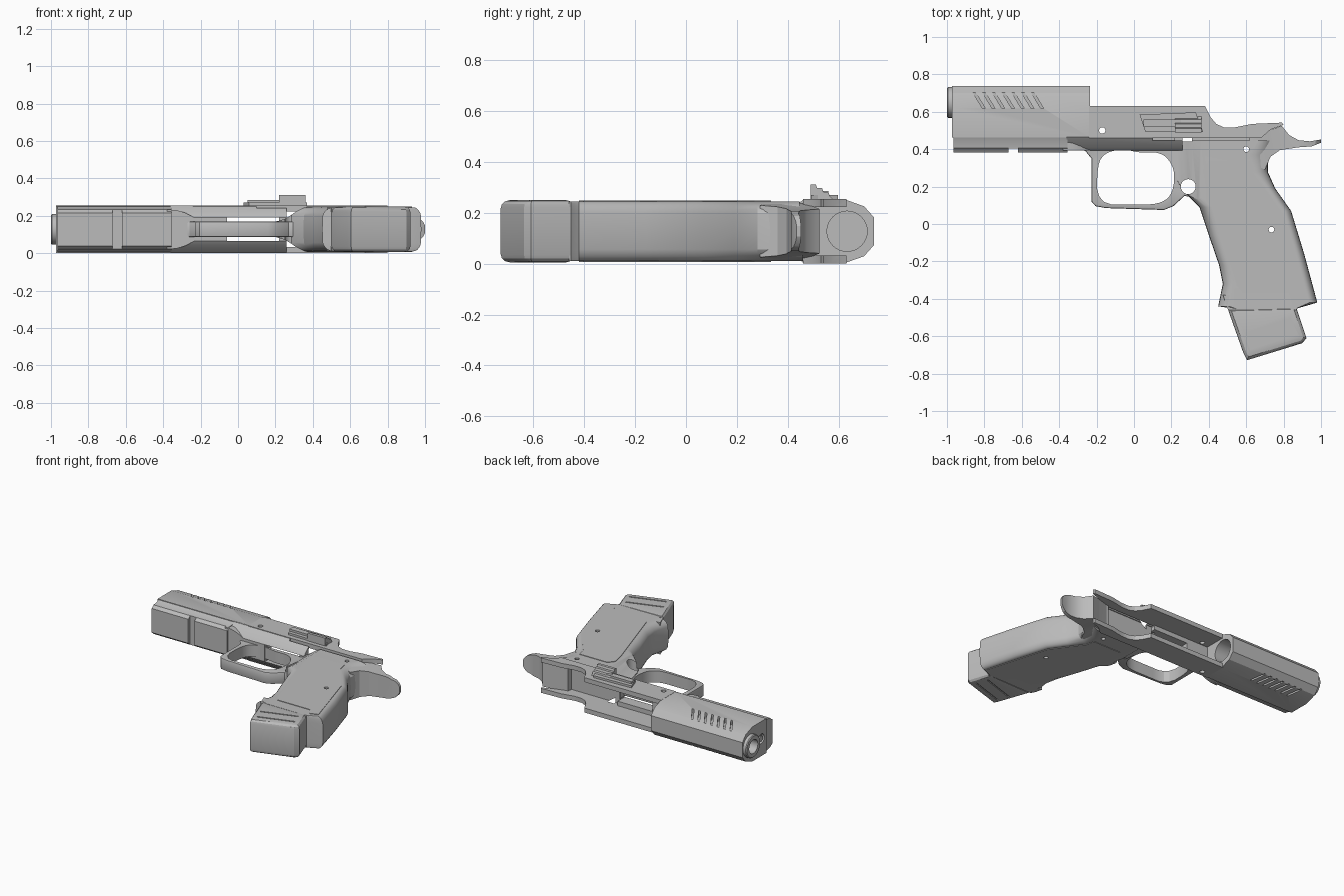
import bpy, bmesh, math
from mathutils import Vector

cube = bpy.data.objects.get("Cube")
if cube:
    bpy.data.objects.remove(cube)

MID = 0.1275    # height of the symmetry plane
HALF = 0.1275   # half thickness of the frame

grey = bpy.data.materials.new("plain grey")
grey.use_nodes = True
grey.diffuse_color = (0.5, 0.5, 0.5, 1)
for node in grey.node_tree.nodes:
    if node.type == 'BSDF_PRINCIPLED':
        node.inputs["Base Color"].default_value = (0.5, 0.5, 0.5, 1)

PLACE = {'Z': lambda a, b, h: (a, b, h),
         'X': lambda a, b, h: (h, a, b),
         'Y': lambda a, b, h: (a, h, b)}


def loft(name, layers, bevel=0, segments=3):
    """Skin a stack of matching rings, cap the ends and round their rims if asked."""
    bm = bmesh.new()
    rings = [[bm.verts.new(p) for p in layer] for layer in layers]
    caps = [bm.faces.new(rings[0]), bm.faces.new(rings[-1])]
    n = len(rings[0])
    for low, high in zip(rings, rings[1:]):
        for i in range(n):
            j = (i + 1) % n
            bm.faces.new((low[i], low[j], high[j], high[i]))
    bmesh.ops.recalc_face_normals(bm, faces=bm.faces[:])
    if bevel:
        rim = list({e for f in caps for e in f.edges})
        bmesh.ops.bevel(bm, geom=rim, offset=bevel, offset_type='OFFSET', segments=segments,
                        profile=0.5, affect='EDGES', clamp_overlap=False)
    mesh = bpy.data.meshes.new(name)
    bm.to_mesh(mesh)
    bm.free()
    mesh.materials.append(grey)
    obj = bpy.data.objects.new(name, mesh)
    bpy.context.collection.objects.link(obj)
    return obj


def prism(name, pts, lo, hi, axis='Z', **kw):
    """Extrude a closed profile along an axis."""
    return loft(name, [[PLACE[axis](a, b, h) for a, b in pts] for h in (lo, hi)], **kw)


def slab(name, pts, half, **kw):
    """Extrude a side outline evenly about the symmetry plane."""
    return prism(name, pts, MID - half, MID + half, **kw)


def mirrored(pts):
    """Complete a half profile whose second number is distance from the symmetry plane."""
    return [(a, MID + d) for a, d in pts] + [(a, MID - d) for a, d in reversed(pts)]


def rect(a0, a1, b0, b1):
    return [(a0, b0), (a1, b0), (a1, b1), (a0, b1)]


def circle(a, b, r, n=24):
    return [(a + r * math.cos(2 * math.pi * i / n), b + r * math.sin(2 * math.pi * i / n))
            for i in range(n)]


def soften(pts, passes=2):
    """Round a closed outline by cutting its corners."""
    for _ in range(passes):
        out = []
        for i, p in enumerate(pts):
            p, q = Vector(p), Vector(pts[(i + 1) % len(pts)])
            out += [tuple(p.lerp(q, 0.25)), tuple(p.lerp(q, 0.75))]
        pts = out
    return pts


def combine(obj, tool, operation='DIFFERENCE'):
    mod = obj.modifiers.new("cut", 'BOOLEAN')
    mod.object, mod.operation, mod.solver = tool, operation, 'EXACT'
    bpy.context.view_layer.objects.active = obj
    bpy.ops.object.modifier_apply(modifier=mod.name)
    bpy.data.objects.remove(tool)


def drill(obj, x, y, r):
    combine(obj, prism("drill", circle(x, y, r, 20), -0.1, 0.5))


def cut_sides(obj, outline, depth, sides=(-1, 1)):
    """Cut an outline into the sides, down to a distance from the symmetry plane."""
    for side in sides:
        ends = sorted((MID + side * depth, MID + side * 0.2))
        combine(obj, prism("side_cutter", outline, *ends))


# Slide front with a chamfered top and a wide blind bore at the rear
slide = prism("slide", mirrored([(0.462, 0.126), (0.62, 0.1265), (0.70, 0.098), (0.738, 0.055)]),
              -0.972, -0.235, 'X')
combine(slide, prism("muzzle_cutter", circle(0.65, MID, 0.05), -1.1, -0.9, 'X'))
combine(slide, prism("chamber_cutter", circle(0.633, MID, 0.079, 32), -0.85, -0.1, 'X'))
combine(slide, prism("rod_cutter", circle(0.52, MID, 0.035), -1.1, -0.95, 'X'))
for i in range(7):
    x = -0.865 + 0.052 * i
    cut_sides(slide, [(x, 0.708), (x + 0.015, 0.708), (x + 0.07, 0.618), (x + 0.055, 0.618)], 0.095)

# Muzzle ring and guide rod
muzzle = prism("muzzle", circle(0.65, MID, 0.082, 32), -1.0, -0.89, 'X', bevel=0.006, segments=1)
combine(muzzle, prism("muzzle_cutter", circle(0.65, MID, 0.05), -1.1, -0.9, 'X'))
prism("guide_rod", circle(0.52, MID, 0.02), -0.97, -0.9, 'X')

# Dust cover with an accessory slot, narrowing into the trigger guard
dust_cover = prism("dust_cover", mirrored([(0.383, 0.088), (0.398, 0.098), (0.405, 0.106),
                                           (0.44, 0.112), (0.468, 0.124)]), -0.965, -0.355, 'X')
combine(dust_cover, prism("slot_cutter", rect(-0.67, -0.62, 0.3, 0.405), -0.1, 0.5))
neck = prism("guard_neck", mirrored([(-0.38, 0.106), (-0.33, 0.103), (-0.28, 0.088),
                                     (-0.24, 0.066), (-0.19, 0.042)]), 0.393, 0.46, 'Y')

# Upper frame: two thin walls around an open channel
frame = slab("upper_frame", [(-0.24, 0.46), (-0.24, 0.63), (0.38, 0.63), (0.41, 0.57),
                             (0.44, 0.535), (0.48, 0.517), (0.54, 0.517), (0.63, 0.535),
                             (0.79, 0.542), (0.80, 0.53), (0.73, 0.505), (0.68, 0.46)], HALF)
combine(frame, slab("channel_cutter", rect(-0.235, 0.95, 0.474, 0.8), 0.095))
combine(frame, prism("chamber_cutter", circle(0.633, MID, 0.079, 32), -0.5, -0.1, 'X'))

# Chamfered underside narrowing toward the trigger guard
underside = prism("frame_underside", mirrored([(0.393, 0.062), (0.41, 0.085), (0.465, 0.127)]),
                  -0.36, 0.26, 'X')
for part in (frame, underside):
    combine(part, slab("trigger_slot_cutter", rect(-0.06, 0.22, 0.3, 0.6), 0.062))
drill(frame, -0.17, 0.5, 0.017)

# Trigger guard
guard = slab("trigger_guard", [(-0.32, 0.41), (-0.26, 0.39), (-0.227, 0.35), (-0.227, 0.12),
                               (-0.205, 0.095), (-0.15, 0.085), (0.16, 0.075), (0.21, 0.095),
                               (0.27, 0.15), (0.34, 0.14), (0.34, 0.42)], 0.042,
             bevel=0.008, segments=2)
opening = soften([(-0.197, 0.32), (-0.15, 0.385), (-0.05, 0.4), (0.03, 0.38), (0.14, 0.385),
                  (0.2, 0.33), (0.22, 0.25), (0.2, 0.15), (0.13, 0.105), (0.0, 0.105),
                  (-0.197, 0.105)])
combine(guard, prism("opening_cutter", opening, -0.1, 0.5))

# Grip: each outline point has an inward shift that rounds the straps toward the sides
grip_outline = [(0.205, 0.46, 0.02), (0.21, 0.33, 0.03), (0.235, 0.22, 0.04), (0.29, 0.15, 0.06),
                (0.35, 0.09, 0.065), (0.40, -0.06, 0.06), (0.455, -0.22, 0.06),
                (0.475, -0.32, 0.06), (0.45, -0.44, 0.06), (0.55, -0.455, 0), (0.86, -0.455, 0),
                (0.98, -0.42, -0.042), (0.91, -0.16, -0.042), (0.84, 0.07, -0.042),
                (0.755, 0.19, -0.045), (0.715, 0.28, -0.08), (0.72, 0.37, -0.10),
                (0.75, 0.46, -0.07)]
layers = []
for step in range(-6, 7):
    angle = math.radians(15 * abs(step))
    z = MID + math.copysign(0.055 + 0.0625 * math.sin(angle), step) if step else MID
    inward = 1 - math.cos(angle)
    layers.append([(x + shift * inward, y, z) for x, y, shift in grip_outline])
grip = loft("grip", layers)
flare = mirrored([(0.19, 0.042), (0.22, 0.046), (0.25, 0.056), (0.28, 0.073), (0.31, 0.095),
                  (0.34, 0.11), (0.38, 0.13), (1.1, 0.13)])
combine(grip, prism("flare_shape", flare, -0.6, 0.6, 'Y'), 'INTERSECT')
drill(grip, 0.6, 0.4, 0.015)
drill(grip, 0.735, -0.03, 0.015)
for part in (guard, grip):
    drill(part, 0.29, 0.2, 0.04)

# Deeper rear channel, and a long slot under the upper wall
for part in (frame, underside, grip):
    combine(part, slab("rear_channel_cutter", rect(0.22, 0.62, 0.44, 0.8), 0.095))
for part in (underside, grip):
    cut_sides(part, rect(0.1, 0.78, 0.447, 0.5), 0.09, sides=(1,))

# Nearly flush grip panels on both sides
panel_outline = [(0.40, 0.335), (0.365, 0.29), (0.39, 0.18), (0.55, -0.33), (0.58, -0.37),
                 (0.84, -0.37), (0.87, -0.42), (0.93, -0.40), (0.795, 0.06), (0.705, 0.185),
                 (0.64, 0.27), (0.625, 0.335)]
for label, side in (("upper", 1), ("lower", -1)):
    ends = sorted((MID + side * 0.11, MID + side * 0.121))
    panel = prism(label + "_grip_panel", panel_outline, *ends)
    drill(panel, 0.735, -0.03, 0.015)

# Tail behind the grip, tapered to a rounded tip
tail = slab("tail", [(0.60, 0.34), (0.70, 0.29), (0.73, 0.36), (0.78, 0.395), (0.88, 0.41),
                     (0.95, 0.415), (1.0, 0.435), (1.0, 0.452), (0.94, 0.442), (0.88, 0.448),
                     (0.83, 0.475), (0.79, 0.525), (0.72, 0.5), (0.62, 0.47)], 0.12)
taper = mirrored([(0.55, 0.112), (0.66, 0.11), (0.73, 0.096), (0.80, 0.086), (0.92, 0.078),
                  (0.97, 0.06), (0.99, 0.04), (1.0, 0.02)])
combine(tail, prism("taper_shape", taper, 0, 0.8, 'Y'), 'INTERSECT')
drill(tail, 0.6, 0.4, 0.015)

# Magazine base with grooves on both sides
magazine = slab("magazine", [(0.475, -0.38), (0.585, -0.69), (0.605, -0.728), (0.90, -0.637),
                             (0.922, -0.61), (0.85, -0.40), (0.83, -0.38)], 0.116)
base = slab("magazine_base", [(0.50, -0.45), (0.585, -0.69), (0.605, -0.728), (0.90, -0.637),
                              (0.922, -0.61), (0.865, -0.44)], 0.122, bevel=0.03)
combine(magazine, slab("base_space", rect(0.4, 1.0, -0.8, -0.46), 0.2))
for x, y in ((0.59, -0.59), (0.62, -0.67)):
    cut_sides(base, [(x, y), (x + 0.25, y + 0.08), (x + 0.25, y + 0.09), (x, y + 0.01)], 0.114)

# Stepped catch lever on the upper side
prism("lever_base", [(0.03, 0.585), (0.33, 0.597), (0.37, 0.492), (0.06, 0.495)], 0.25, 0.27)
prism("lever_arm", rect(0.05, 0.25, 0.52, 0.56), 0.25, 0.285)
prism("lever_pad", [(0.49, 0.25), (0.49, 0.312), (0.51, 0.312), (0.515, 0.297), (0.535, 0.297),
                    (0.54, 0.282), (0.56, 0.28), (0.565, 0.265), (0.58, 0.25)], 0.22, 0.36, 'X')

# Smooth the rounded parts
bpy.ops.object.select_all(action='DESELECT')
for obj in (slide, muzzle, dust_cover, neck, guard, grip, tail, base, underside, frame):
    obj.select_set(True)
bpy.ops.object.shade_smooth_by_angle(angle=math.radians(25))
bpy.ops.object.select_all(action='DESELECT')
